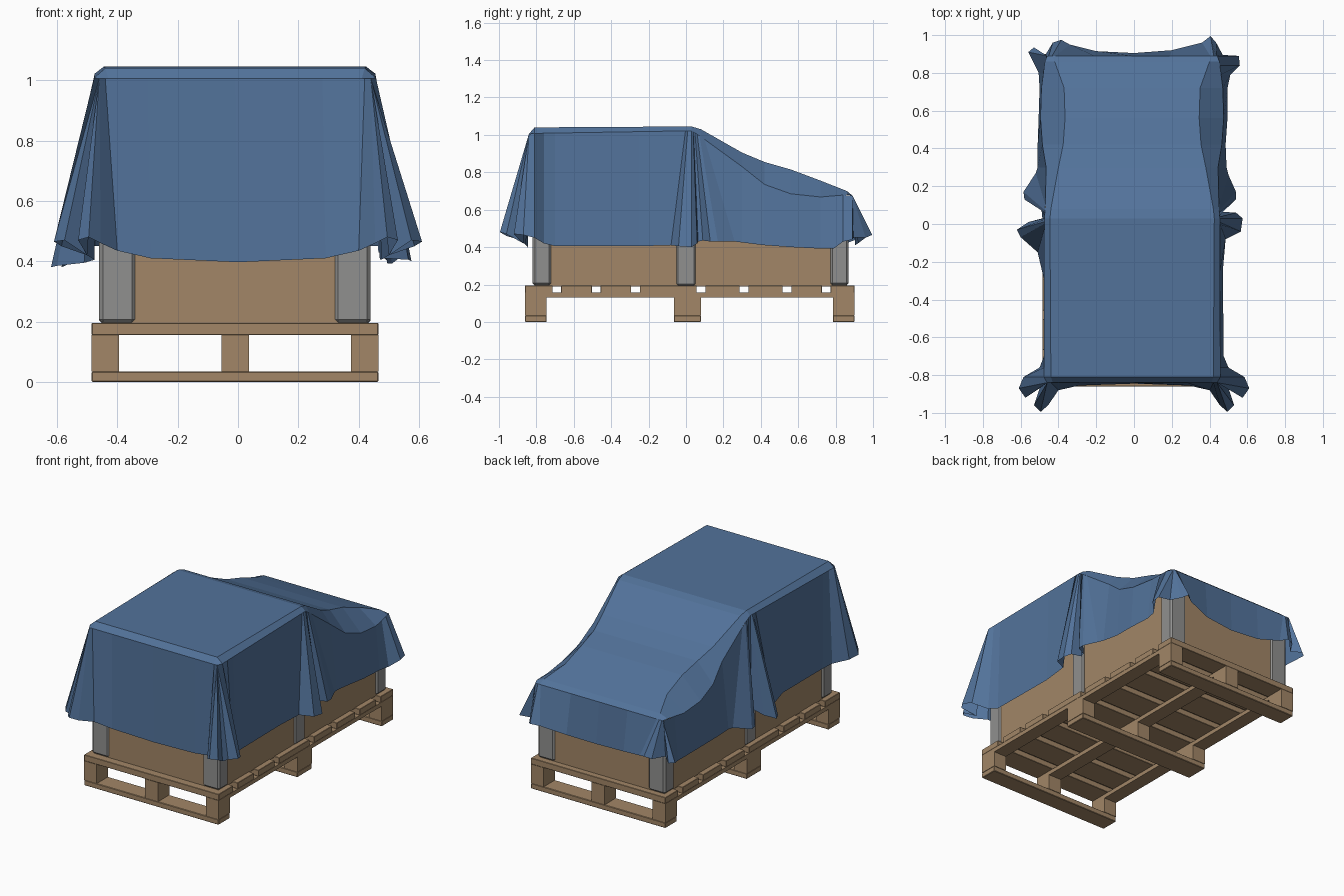
import bpy, bmesh

CX = -0.01  # centre line of the load


def material(name, rgb):
    m = bpy.data.materials.new(name)
    m.diffuse_color = (*rgb, 1)
    return m


WOOD = material("wood", (0.36, 0.24, 0.135))
STEEL = material("grey_metal", (0.28, 0.28, 0.275))
CLOTH = material("blue_cloth", (0.085, 0.17, 0.325))


def make(name, bm, mat):
    me = bpy.data.meshes.new(name)
    bm.to_mesh(me)
    bm.free()
    me.materials.append(mat)
    ob = bpy.data.objects.new(name, me)
    bpy.context.collection.objects.link(ob)
    return ob


def box(name, x, y, z, mat, bevel=0):
    """Box from (min, max) ranges."""
    bm = bmesh.new()
    bmesh.ops.create_cube(bm, size=1)
    for v in bm.verts:
        v.co = [r[0] if c < 0 else r[1] for c, r in zip(v.co, (x, y, z))]
    ob = make(name, bm, mat)
    if bevel:
        b = ob.modifiers.new("edge", 'BEVEL')
        b.width = bevel
        b.segments = 1
    return ob


# --- pallet: runners, blocks, stringers, deck boards
X0, X1 = -0.485, 0.465
COLS = [(-0.485, -0.395), (-0.055, 0.037), (0.375, 0.465)]
ROWS = [(-0.86, -0.745), (-0.065, 0.08), (0.785, 0.90)]
for r in ROWS:
    box("pallet_runner", (X0, X1), r, (0, 0.034), WOOD, 0.003)
    for c in COLS:
        box("pallet_block", c, r, (0.034, 0.13), WOOD)
for c in COLS:
    box("pallet_stringer", c, (-0.86, 0.90), (0.13, 0.156), WOOD)
start = -0.86
for gap in (-0.69, -0.48, -0.27, 0.08, 0.31, 0.54, 0.75):
    box("deck_board", (X0, X1), (start, gap - 0.023), (0.156, 0.195), WOOD, 0.002)
    start = gap + 0.023
box("deck_board", (X0, X1), (start, 0.90), (0.156, 0.195), WOOD, 0.002)

# --- crate: tall front half, low rear half
box("crate_front", (-0.45, 0.43), (-0.81, 0.03), (0.19, 0.985), WOOD)
box("crate_rear", (-0.45, 0.43), (0.03, 0.86), (0.19, 0.63), WOOD)

# --- metal angle posts at corners and half way
for x in ((-0.46, -0.34), (0.32, 0.44)):
    for y, top in (((-0.82, -0.72), 0.985), ((0.77, 0.87), 0.64)):
        box("corner_post", x, y, (0.195, top), STEEL, 0.012)
for x in ((-0.46, -0.40), (0.38, 0.44)):
    box("middle_post", x, (-0.05, 0.05), (0.195, 0.985), STEEL, 0.008)

# --- cover top: (y, half width of flat, flat z, half width of edge, edge z)
TOP = [(-0.84, 0.42, 1.005, 0.45, 1.005), (-0.81, 0.43, 1.04, 0.467, 1.008),
       (0.03, 0.435, 1.045, 0.465, 1.022), (0.08, 0.43, 1.03, 0.46, 0.99),
       (0.30, 0.39, 0.905, 0.455, 0.83), (0.42, 0.365, 0.855, 0.475, 0.735),
       (0.56, 0.355, 0.815, 0.485, 0.685), (0.72, 0.36, 0.755, 0.48, 0.668),
       (0.86, 0.41, 0.70, 0.462, 0.68), (0.89, 0.42, 0.675, 0.45, 0.675)]

# hem points (distance from x=0, y, z), front centre round to rear centre
FRONT = [(0, -0.845, 0.397), (0.29, -0.855, 0.41), (0.40, -0.88, 0.435),
         (0.455, -0.96, 0.46), (0.495, -0.995, 0.48), (0.53, -0.96, 0.47),
         (0.50, -0.87, 0.42), (0.575, -0.92, 0.47), (0.61, -0.87, 0.465),
         (0.585, -0.81, 0.45), (0.50, -0.76, 0.42), (0.475, -0.70, 0.405)]
RIGHT = [(0.47, -0.25, 0.405), (0.485, -0.08, 0.41), (0.565, -0.04, 0.405),
         (0.575, 0.03, 0.40), (0.54, 0.06, 0.42), (0.465, 0.065, 0.43),
         (0.47, 0.09, 0.435), (0.54, 0.13, 0.43), (0.54, 0.17, 0.43),
         (0.50, 0.26, 0.43), (0.49, 0.30, 0.425), (0.485, 0.42, 0.41),
         (0.495, 0.56, 0.40), (0.495, 0.72, 0.392), (0.51, 0.79, 0.392),
         (0.56, 0.84, 0.43), (0.555, 0.89, 0.44), (0.47, 0.895, 0.45),
         (0.435, 0.96, 0.45), (0.405, 0.995, 0.465), (0.36, 0.96, 0.45),
         (0.20, 0.92, 0.42), (0, 0.905, 0.41)]
LEFT = [(0.475, -0.30, 0.405), (0.51, -0.15, 0.395), (0.60, -0.07, 0.385),
        (0.62, -0.03, 0.38), (0.56, 0.01, 0.40), (0.485, 0.03, 0.43),
        (0.49, 0.08, 0.43), (0.58, 0.13, 0.385), (0.585, 0.17, 0.38),
        (0.52, 0.27, 0.41), (0.51, 0.30, 0.41), (0.51, 0.42, 0.405),
        (0.505, 0.56, 0.40), (0.50, 0.72, 0.395), (0.505, 0.80, 0.40),
        (0.56, 0.91, 0.44), (0.53, 0.935, 0.44), (0.475, 0.885, 0.45),
        (0.43, 0.96, 0.45), (0.385, 0.975, 0.46), (0.34, 0.95, 0.445),
        (0.20, 0.915, 0.42), (0, 0.905, 0.41)]


def edge_at(y):
    """Half width and height of the cover's side edge at y."""
    for a, b in zip(TOP, TOP[1:]):
        if y <= b[0]:
            t = (y - a[0]) / (b[0] - a[0])
            return a[3] + t * (b[3] - a[3]), a[4] + t * (b[4] - a[4])
    return TOP[-1][3:]


def eave(x, y):
    """Point on the top edge that a hem point hangs from."""
    if x < 0.455:
        row = TOP[0] if y < 0 else TOP[-1]
        if x > 0.3:
            x = 0.45 - (0.45 - x) * 0.4
        return x, row[0], row[4]
    y = min(max(y, TOP[0][0]), TOP[-1][0])
    if abs(y - 0.03) < 0.25:
        y = 0.03 + (y - 0.03) * 0.3
    w, z = edge_at(y)
    return w, y, z


bm = bmesh.new()
# top sheet
rows = [[bm.verts.new((CX + x, y, z)) for x, z in
         ((-xe, ze), (-xf, zc), (xf, zc), (xe, ze))] for y, xf, zc, xe, ze in TOP]
for a, b in zip(rows, rows[1:]):
    for i in range(3):
        bm.faces.new((a[i], a[i + 1], b[i + 1], b[i]))
# hanging skirt with folds, right then left
for side, hem in ((1, FRONT + RIGHT), (-1, FRONT + LEFT)):
    prev = None
    for x, y, z in hem:
        ex, ey, ez = eave(x, y)
        cur = (bm.verts.new((CX + side * ex, ey, ez)), bm.verts.new((side * x, y, z)))
        if prev:
            f = (prev[0], prev[1], cur[1], cur[0])
            bm.faces.new(f if side > 0 else f[::-1])
        prev = cur
bmesh.ops.remove_doubles(bm, verts=bm.verts, dist=0.0015)
cover = make("cloth_cover", bm, CLOTH)
